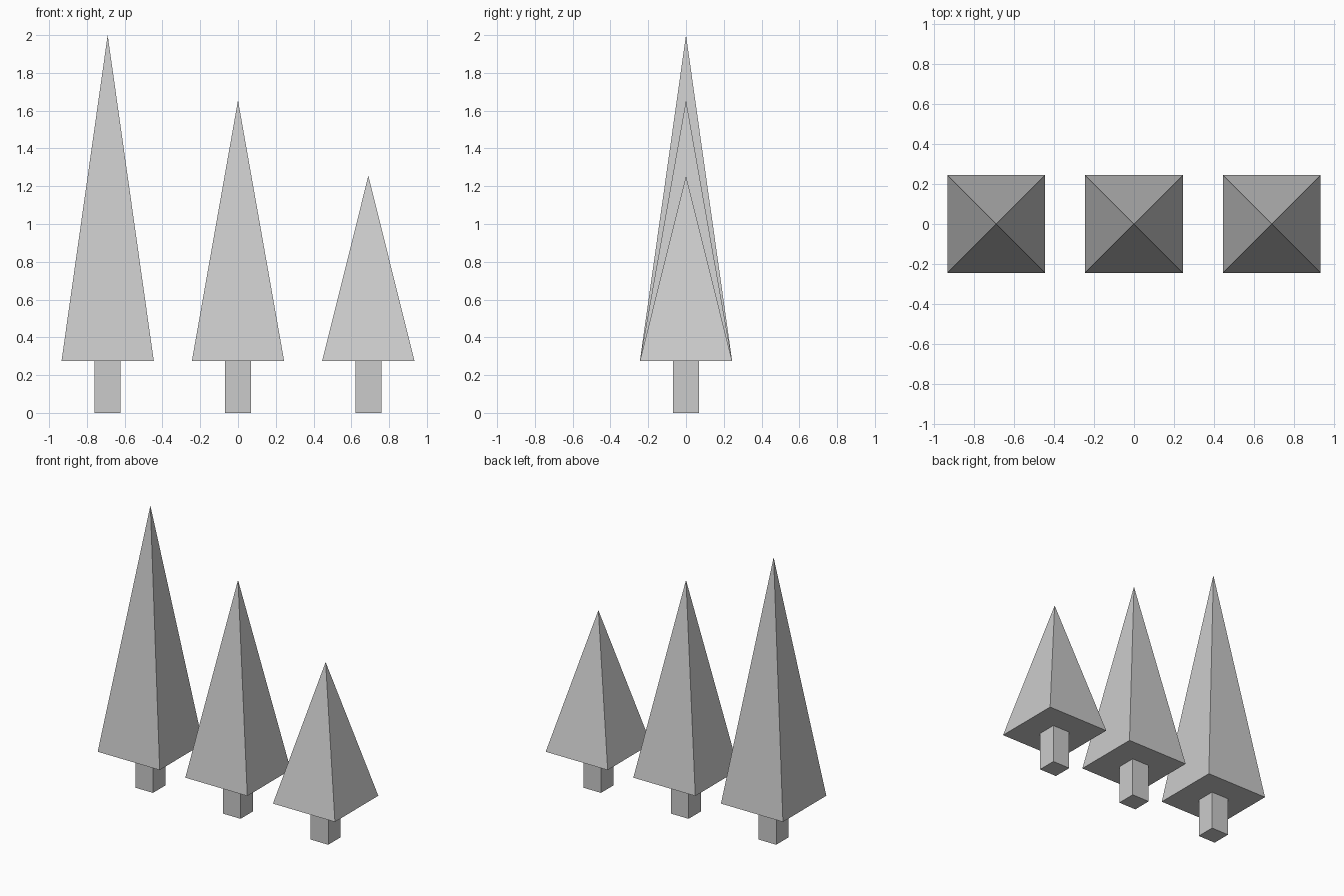
import bpy
from math import radians, sqrt

if "Cube" in bpy.data.objects:
    bpy.data.objects.remove(bpy.data.objects["Cube"])

TRUNK_HEIGHT = 0.276
TRUNK_WIDTH = 0.138
FOLIAGE_HALF = 0.244


def tree(label, x, top):
    # Square trunk standing on the ground
    bpy.ops.mesh.primitive_cube_add(size=1, location=(x, 0, TRUNK_HEIGHT / 2))
    trunk = bpy.context.object
    trunk.name = label + "_trunk"
    trunk.scale = (TRUNK_WIDTH, TRUNK_WIDTH, TRUNK_HEIGHT)
    bpy.ops.object.transform_apply(location=False, rotation=False, scale=True)

    # Four-sided pyramid of foliage
    height = top - TRUNK_HEIGHT
    bpy.ops.mesh.primitive_cone_add(
        vertices=4, radius1=FOLIAGE_HALF * sqrt(2), radius2=0, depth=height,
        location=(x, 0, TRUNK_HEIGHT + height / 2), rotation=(0, 0, radians(45)))
    bpy.context.object.name = label + "_foliage"


# Row of three trees, tallest on the left
for label, x, top in (("tall_tree", -0.69, 2.0),
                      ("middle_tree", 0.0, 1.655),
                      ("short_tree", 0.69, 1.255)):
    tree(label, x, top)
